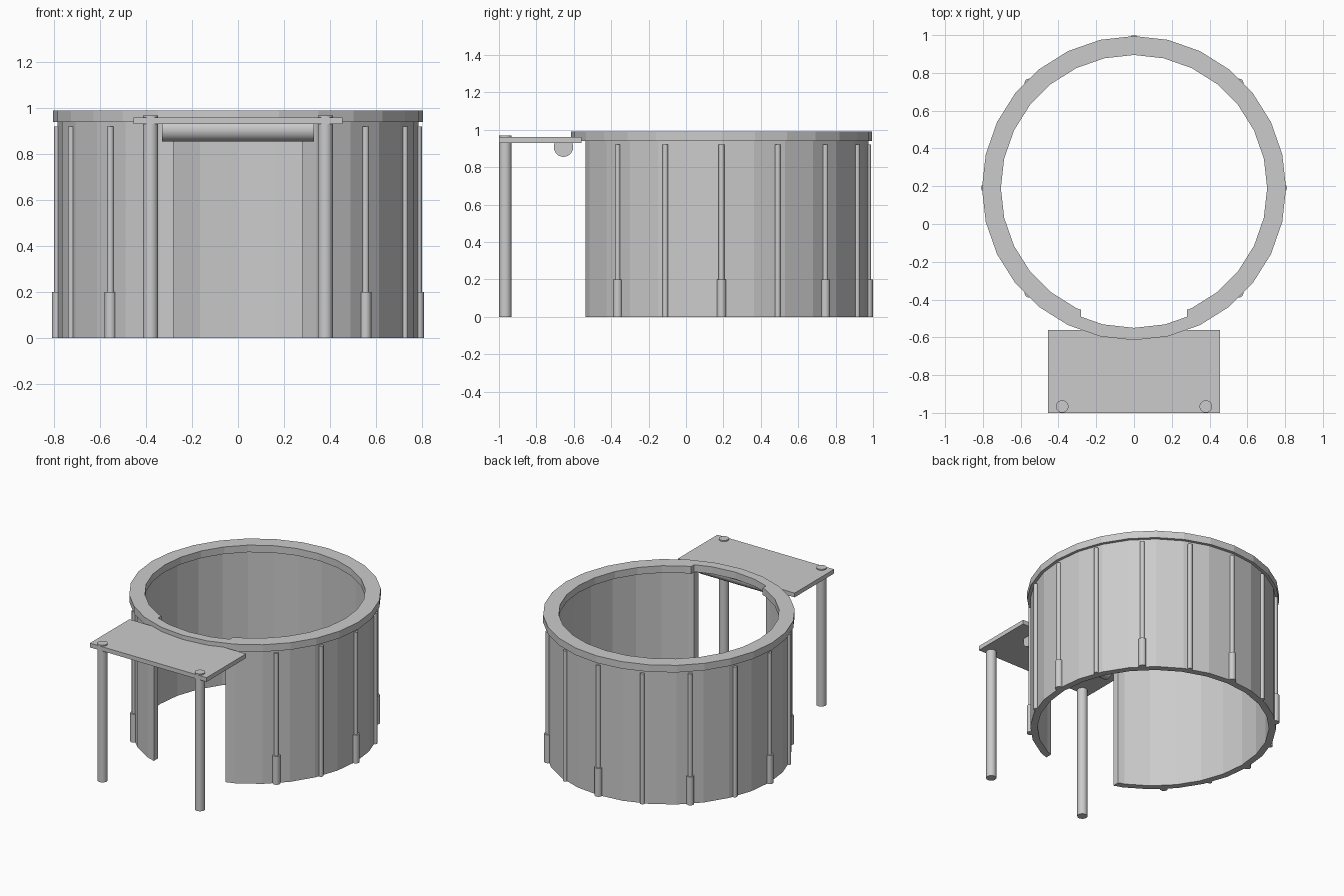
import bpy
import bmesh
from math import sin, cos, pi, radians

default = bpy.data.objects.get("Cube")
if default:
    bpy.data.objects.remove(default, do_unlink=True)

grey = bpy.data.materials.new("plain grey")
grey.use_nodes = True
colour = (0.6, 0.6, 0.6, 1)
grey.diffuse_color = colour
grey.node_tree.nodes["Principled BSDF"].inputs["Base Color"].default_value = colour

CY = 0.19        # centre of the round body in y
SIDES = 28
GAP = 0.28       # half width of the front opening


def finish(name, bm):
    bmesh.ops.recalc_face_normals(bm, faces=bm.faces[:])
    mesh = bpy.data.meshes.new(name)
    bm.to_mesh(mesh)
    bm.free()
    mesh.materials.append(grey)
    ob = bpy.data.objects.new(name, mesh)
    bpy.context.scene.collection.objects.link(ob)
    return ob


def lathe(name, profile):
    """Turn a closed (radius, z) profile about the body axis."""
    bm = bmesh.new()
    rings = []
    for i in range(SIDES):
        a = 2 * pi * i / SIDES
        rings.append([bm.verts.new((r * cos(a), CY + r * sin(a), z)) for r, z in profile])
    n = len(profile)
    for i in range(SIDES):
        p, q = rings[i], rings[(i + 1) % SIDES]
        for j in range(n):
            k = (j + 1) % n
            bm.faces.new((p[j], q[j], q[k], p[k]))
    return finish(name, bm)


def box(name, x0, x1, y0, y1, z0, z1):
    bm = bmesh.new()
    bmesh.ops.create_cube(bm, size=1)
    for v in bm.verts:
        v.co = ((x0 + x1) / 2 + v.co.x * (x1 - x0),
                (y0 + y1) / 2 + v.co.y * (y1 - y0),
                (z0 + z1) / 2 + v.co.z * (z1 - z0))
    return finish(name, bm)


def rod(name, x, y, z0, z1, r, sides=16):
    bm = bmesh.new()
    bmesh.ops.create_cone(bm, cap_ends=True, segments=sides, radius1=r, radius2=r, depth=z1 - z0)
    bmesh.ops.translate(bm, verts=bm.verts[:], vec=(x, y, (z0 + z1) / 2))
    return finish(name, bm)


def boolean(target, cutter, operation):
    mod = target.modifiers.new("cut", 'BOOLEAN')
    mod.operation = operation
    mod.solver = 'EXACT'
    mod.object = cutter
    bpy.context.view_layer.objects.active = target
    bpy.ops.object.modifier_apply(modifier=mod.name)
    bpy.data.objects.remove(cutter, do_unlink=True)


def smooth(ob):
    bpy.ops.object.select_all(action='DESELECT')
    ob.select_set(True)
    bpy.context.view_layer.objects.active = ob
    bpy.ops.object.shade_smooth_by_angle(angle=radians(35))


# Round wall with an overhanging rim and an inner flange
body = lathe("round_wall", [(0.74, 0), (0.785, 0), (0.785, 0.94), (0.805, 0.94),
                            (0.805, 0.99), (0.705, 0.99), (0.705, 0.94), (0.74, 0.94)])

# Front opening in the wall, leaving the outer rim as a bridge
boolean(body, box("opening_cutter", -GAP, GAP, -0.9, -0.1, -0.1, 0.94), 'DIFFERENCE')
notch = rod("flange_cutter", 0, CY, 0.9, 1.1, 0.74, SIDES)
boolean(notch, box("notch_limit", -GAP, GAP, -0.9, -0.1, 0.8, 1.2), 'INTERSECT')
boolean(body, notch, 'DIFFERENCE')

# Upright ribs, every second one standing in a socket
for i in range(16):
    if i in (11, 12, 13):      # front opening
        continue
    a = i * pi / 8
    x, y = 0.785 * cos(a), CY + 0.785 * sin(a)
    smooth(rod("rib", x, y, 0, 0.92, 0.015, 12))
    if i % 2 == 0:
        smooth(rod("rib_socket", x, y, 0, 0.2, 0.025, 12))

# Front platform on two legs
box("platform", -0.455, 0.455, -1, -0.56, 0.93, 0.96)
for side, name in ((1, "left_leg"), (-1, "right_leg")):
    smooth(rod(name, side * 0.38, -0.966, 0, 0.968, 0.033, 20))

# Round bar under the platform
bar = rod("under_bar", 0, 0, -0.33, 0.33, 0.052, 24)
bar.rotation_euler = (0, pi / 2, 0)
bar.location = (0, -0.655, 0.907)
smooth(bar)
